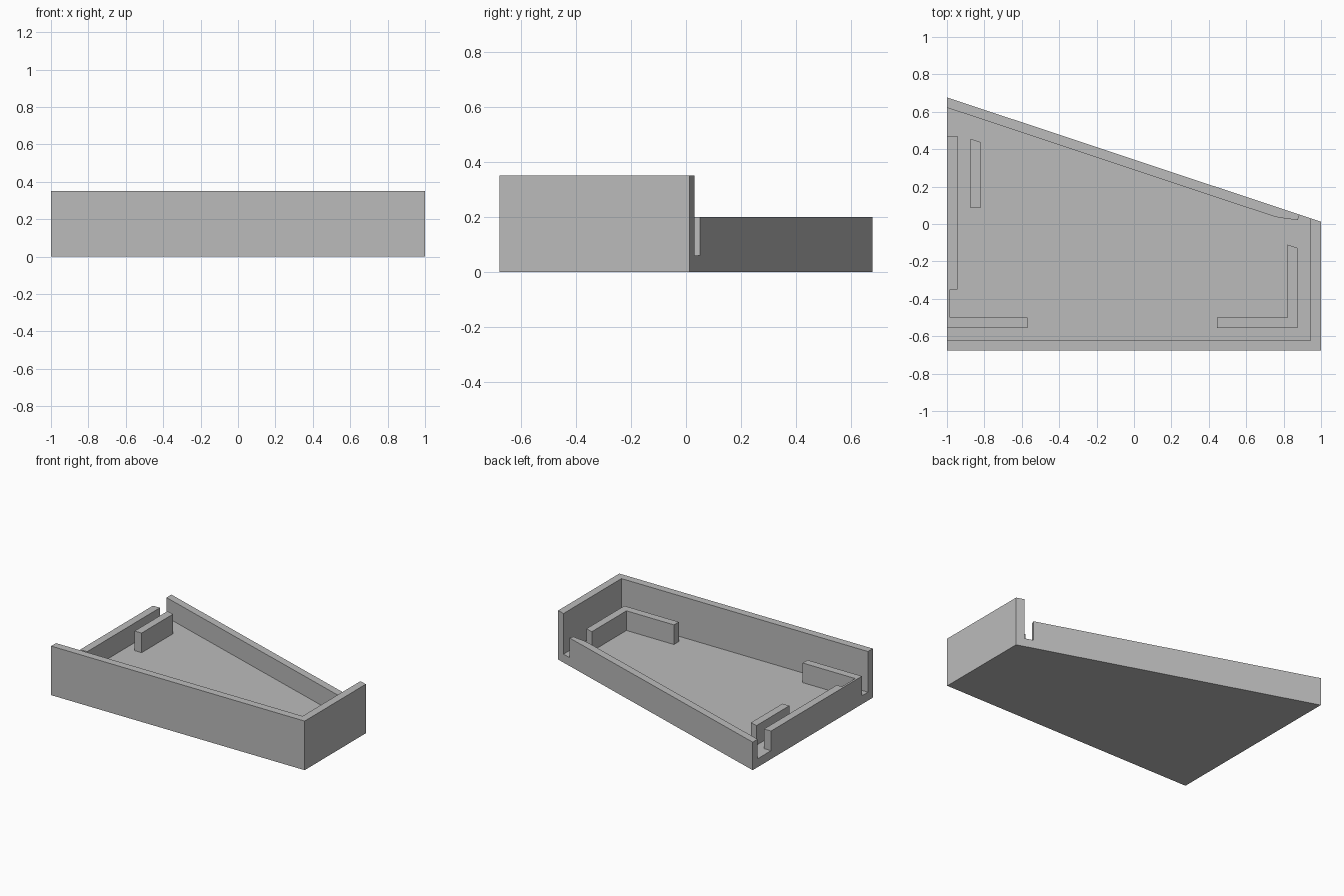
import bpy
import bmesh

cube = bpy.data.objects.get("Cube")
if cube:
    bpy.data.objects.remove(cube, do_unlink=True)

# Single plain grey for the whole casing
grey = bpy.data.materials.new("plain grey")
grey.use_nodes = True
colour = (0.5, 0.5, 0.5, 1)
grey.diffuse_color = colour
grey.node_tree.nodes["Principled BSDF"].inputs["Base Color"].default_value = colour

FLOOR, LOW, HIGH = 0.06, 0.2, 0.35
EDGE = 0.677          # half depth
THICK = 0.055         # wall thickness


def back_edge(x):
    """y of the slanted outer edge at a given x"""
    return 0.012 + (EDGE - 0.012) * (1 - x) / 2


def prism(name, outline, bottom, top):
    """Extrude a counter-clockwise outline upwards"""
    bm = bmesh.new()
    base = bm.faces.new([bm.verts.new((x, y, bottom)) for x, y in outline])
    up = bmesh.ops.extrude_face_region(bm, geom=[base], use_keep_orig=True)
    for v in up["geom"]:
        if isinstance(v, bmesh.types.BMVert):
            v.co.z = top
    bmesh.ops.recalc_face_normals(bm, faces=bm.faces)
    mesh = bpy.data.meshes.new(name)
    bm.to_mesh(mesh)
    bm.free()
    mesh.materials.append(grey)
    obj = bpy.data.objects.new(name, mesh)
    bpy.context.collection.objects.link(obj)
    return obj


# Floor plate with one slanted side
prism("floor", [(-1, -EDGE), (1, -EDGE), (1, back_edge(1)), (-1, EDGE)], 0, FLOOR)

# Tall front and right walls in one L
inner = 1 - THICK
prism("tall_wall", [(-1, -EDGE), (1, -EDGE), (1, back_edge(1)),
                    (inner, back_edge(inner)), (inner, -EDGE + THICK),
                    (-1, -EDGE + THICK)], FLOOR, HIGH)

# Low slanted back wall, its tip bending towards the right wall
prism("back_wall", [(-1, EDGE - THICK), (0.74, 0.043), (0.77, 0.035), (0.81, 0.029),
                    (0.875, 0.021), (0.885, back_edge(0.885)), (-1, EDGE)], FLOOR, LOW)

# Low left wall, thinning out to meet the left rib
prism("left_wall", [(-1, -0.555), (-0.57, -0.555), (-0.57, -0.5), (-0.985, -0.5),
                    (-0.985, -0.35), (-inner, -0.35), (-inner, 0.47), (-1, 0.47)],
      FLOOR, LOW)

# Inner ribs with tops cut parallel to the slanted edge
prism("left_rib", [(-0.875, 0.085), (-0.82, 0.085), (-0.82, 0.438), (-0.875, 0.456)],
      FLOOR, LOW)
prism("right_corner_rib", [(0.445, -0.555), (0.875, -0.555), (0.875, -0.128),
                           (0.82, -0.11), (0.82, -0.5), (0.445, -0.5)], FLOOR, LOW)
